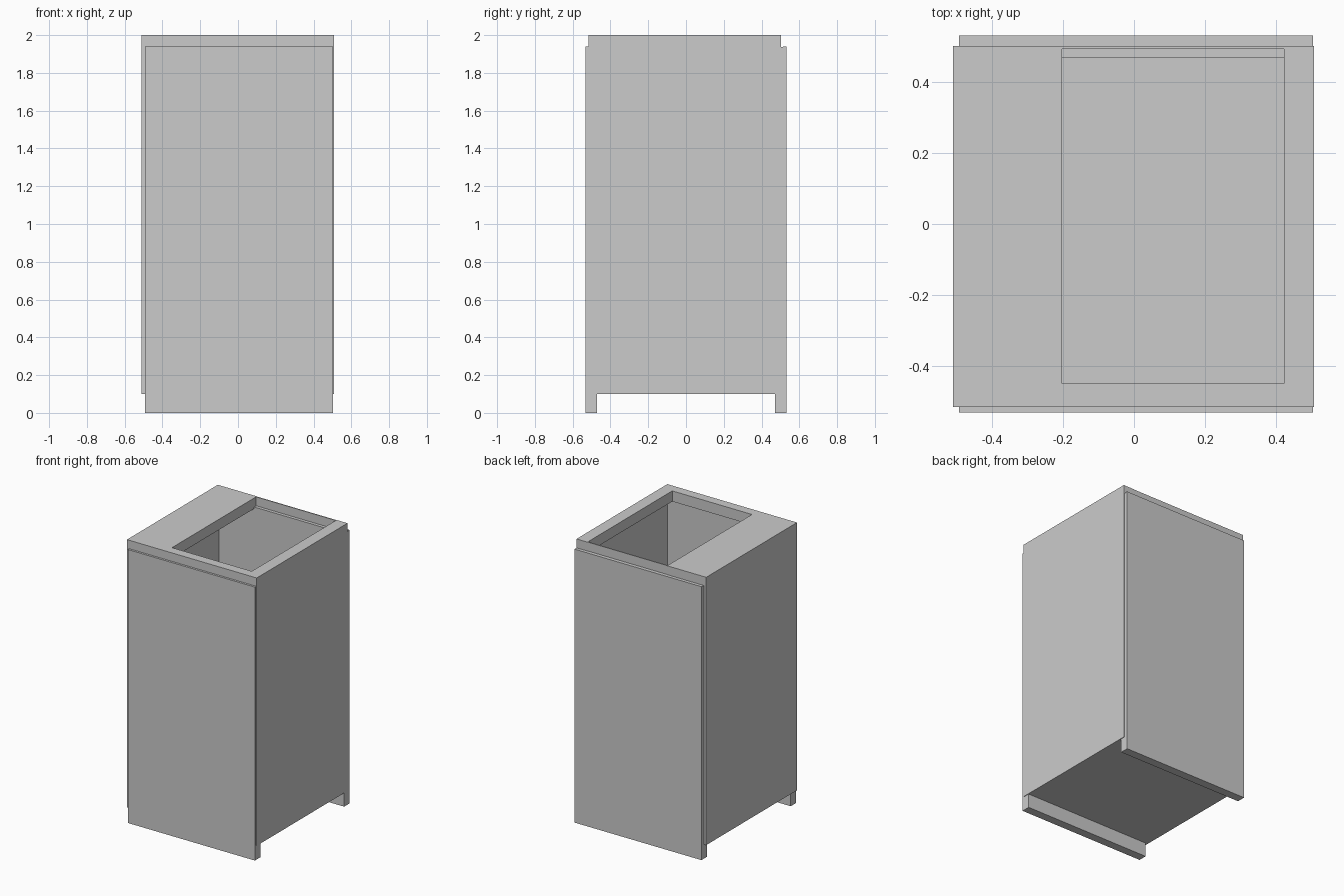
import bpy

if "Cube" in bpy.data.objects:
    bpy.data.objects.remove(bpy.data.objects["Cube"])


def box(name, x, y, z):
    """Axis-aligned box given (min, max) along each axis."""
    bpy.ops.mesh.primitive_cube_add(size=1, location=[(a + b) / 2 for a, b in (x, y, z)])
    ob = bpy.context.object
    ob.name = name
    ob.scale = [b - a for a, b in (x, y, z)]
    bpy.ops.object.transform_apply(location=False, rotation=False, scale=True)
    return ob


LEFT, RIGHT = -0.51, 0.508        # outer cabinet sides
FRONT, BACK = -0.516, 0.502       # rim depth
WALL = 0.032
RIM = (1.925, 2.0)
HOLE_X, HOLE_Y = (-0.203, 0.423), (-0.45, 0.493)

# Side walls, stopping short of the ground, up to the underside of the rim
box("left_wall", (LEFT, LEFT + WALL), (FRONT, BACK), (0.1, RIM[0]))
box("right_wall", (RIGHT - WALL, RIGHT), (FRONT, BACK), (0.1, RIM[0]))

# Interior floor
box("floor", (LEFT + WALL, RIGHT - WALL), (-0.47, 0.47), (0.1, 0.13))

# Front and back panels, reaching the ground as feet
PANEL_X = (-0.493, 0.504)
box("front_panel", PANEL_X, (-0.531, -0.47), (0.0, 1.94))
box("back_panel", PANEL_X, (0.513, 0.531), (0.0, 1.94))
box("back_panel_liner", PANEL_X, (0.47, 0.513), (0.0, 1.937))

# Top rim around the offset opening
box("rim_left", (LEFT, HOLE_X[0]), (FRONT, BACK), RIM)
box("rim_right", (HOLE_X[1], RIGHT), (FRONT, BACK), RIM)
box("rim_front", HOLE_X, (FRONT, HOLE_Y[0]), RIM)
box("rim_back", HOLE_X, (HOLE_Y[1], BACK - 0.002), RIM)
